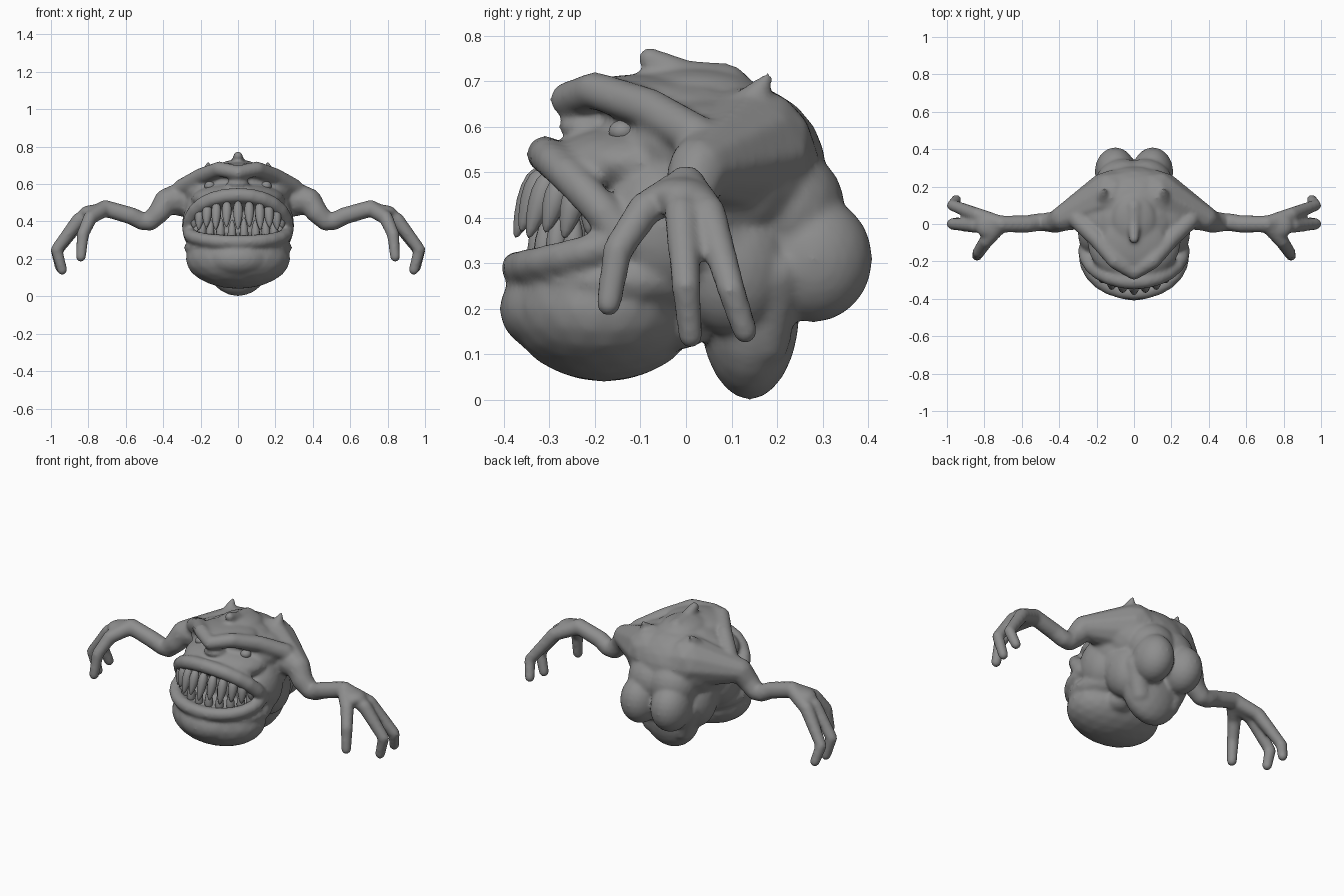
import bpy, bmesh, math
from mathutils import Vector, Matrix

cube = bpy.data.objects.get("Cube")
if cube:
    bpy.data.objects.remove(cube, do_unlink=True)

shade = .27
grey = bpy.data.materials.new("stone grey")
grey.use_nodes = True
grey.diffuse_color = (shade, shade, shade, 1)
grey.node_tree.nodes["Principled BSDF"].inputs["Base Color"].default_value = grey.diffuse_color


def finish(bm, name):
    """Turn a bmesh into a smooth-shaded grey object."""
    mesh = bpy.data.meshes.new(name)
    bm.to_mesh(mesh)
    bm.free()
    mesh.materials.append(grey)
    mesh.shade_smooth()
    obj = bpy.data.objects.new(name, mesh)
    bpy.context.collection.objects.link(obj)
    return obj


def both_sides(point):
    """The point itself, plus its mirror when off the centre line."""
    point = Vector(point)
    if point.x > 0:
        return [point, Vector((-point.x, point.y, point.z))]
    return [point]


def blob(bm, centre, size):
    """Ellipsoid with the given half sizes, on both sides."""
    for place in both_sides(centre):
        matrix = Matrix.Translation(place) @ Matrix.Diagonal((*size, 1))
        bmesh.ops.create_icosphere(bm, subdivisions=3, radius=1, matrix=matrix)


def limb(bm, path, start, end):
    """Round limb along a path, tapering from start radius to end radius."""
    path = [Vector(point) for point in path]
    total = sum((b - a).length for a, b in zip(path, path[1:]))
    travelled = 0
    for a, b in zip(path, path[1:]):
        length = (b - a).length
        steps = max(2, math.ceil(length * 3 / min(start, end)))
        for i in range(steps + 1):
            t = i / steps
            radius = start + (end - start) * (travelled + t * length) / total
            for place in both_sides(a.lerp(b, t)):
                bmesh.ops.create_icosphere(bm, subdivisions=2, radius=radius,
                                           matrix=Matrix.Translation(place))
        travelled += length


def arch(t, width, depth, back, middle, corner):
    """Point on a face arch: t is zero at the front, one at the corner."""
    angle = t * math.pi / 2
    return Vector((width * math.sin(angle),
                   back - depth * math.cos(angle),
                   middle + (corner - middle) * t * t))


def ridge(bm, radius, **shape):
    """Raised roll of flesh following an arch."""
    limb(bm, [arch(i / 6, **shape) for i in range(7)], start=radius, end=radius)


def tooth(bm, base, tip, radius):
    """Rounded fang tapering from base to tip."""
    axis = tip - base
    turn = axis.to_track_quat('Z', 'Y').to_matrix().to_4x4()
    verts = bmesh.ops.create_uvsphere(bm, u_segments=10, v_segments=8, radius=1)["verts"]
    for v in verts:
        width = radius * (.8 - .3 * v.co.z)
        v.co = Vector((v.co.x * width, v.co.y * width, v.co.z * axis.length / 2))
    bmesh.ops.transform(bm, verts=verts, matrix=Matrix.Translation((base + tip) / 2) @ turn)


def tooth_row(name, count, radius, gum, point):
    """Row of fangs from the gum arch to the point arch."""
    bm = bmesh.new()
    for i in range(count):
        t = ((i + .5) / count * 2 - 1) * .87
        base, tip = arch(t, **gum), arch(t, **point)
        if i % 2:
            tip = base.lerp(tip, 1.1)
        tooth(bm, base, tip, radius)
    finish(bm, name)


body = bmesh.new()

# jaw, chin, mouth interior, cheeks and muzzle
blob(body, centre=(0, -.18, .2), size=(.28, .21, .16))
blob(body, centre=(0, -.14, .26), size=(.29, .24, .1))
blob(body, centre=(0, -.29, .2), size=(.17, .12, .1))
blob(body, centre=(0, -.08, .4), size=(.24, .18, .15))
blob(body, centre=(.2, -.05, .38), size=(.1, .13, .15))
blob(body, centre=(.19, .02, .46), size=(.1, .14, .14))
blob(body, centre=(0, -.1, .52), size=(.25, .21, .09))

# lips and brow
ridge(body, radius=.038, width=.26, depth=.2, back=-.17, middle=.29, corner=.34)
ridge(body, radius=.042, width=.26, depth=.17, back=-.14, middle=.54, corner=.36)
limb(body, [(0, -.26, .66), (.1, -.2, .68), (.2, -.08, .64), (.3, .02, .58)],
     start=.04, end=.05)

# skull, temples, nose and forehead
blob(body, centre=(0, 0, .6), size=(.22, .19, .11))
blob(body, centre=(.15, .02, .56), size=(.14, .15, .1))
blob(body, centre=(0, -.22, .6), size=(.06, .06, .03))
blob(body, centre=(0, -.1, .67), size=(.17, .16, .045))

# crown, its knob and the two horns
blob(body, centre=(0, .02, .68), size=(.12, .14, .05))
limb(body, [(0, .09, .69), (0, 0, .71), (0, -.08, .75)], start=.05, end=.027)
limb(body, [(.16, .13, .63), (.16, .18, .71)], start=.05, end=.012)

# torso, flanks, belly and rump
blob(body, centre=(0, .1, .5), size=(.29, .21, .2))
blob(body, centre=(0, .04, .36), size=(.26, .22, .2))
blob(body, centre=(.06, .21, .42), size=(.15, .14, .14))
blob(body, centre=(0, .14, .2), size=(.18, .11, .2))
blob(body, centre=(.1, .28, .31), size=(.11, .13, .14))
blob(body, centre=(.14, .1, .3), size=(.11, .13, .16))
limb(body, [(.16, .2, .28), (.1, .17, .13)], start=.06, end=.06)
blob(body, centre=(.09, -.02, .17), size=(.08, .08, .06))

# shoulders and arms
elbow, wrist = (.47, .01, .4), (.71, 0, .47)
limb(body, [(.12, .14, .54), (.38, .03, .51)], start=.15, end=.07)
limb(body, [(.38, .03, .51), (.42, .01, .45), elbow], start=.07, end=.052)
limb(body, [elbow, (.51, .01, .4), (.57, 0, .43), wrist], start=.05, end=.047)

# palms and fingers
blob(body, centre=(.77, -.01, .45), size=(.08, .07, .04))
for knuckle, bend, tip in (
        ((.79, -.09, .42), (.83, -.15, .33), (.84, -.17, .21)),
        ((.85, -.01, .41), (.97, 0, .25), (.94, .01, .14)),
        ((.84, .05, .41), (.97, .1, .24), (.95, .13, .15))):
    limb(body, [wrist, knuckle, bend, tip], start=.045, end=.029)

# fuse the masses into one skin
skin = finish(body, "body")
fuse = skin.modifiers.new("fuse", 'REMESH')
fuse.mode = 'VOXEL'
fuse.voxel_size = .01
fuse.use_smooth_shade = True
relax = skin.modifiers.new("relax", 'SMOOTH')
relax.factor = .5
relax.iterations = 9

# fangs
tooth_row("upper_teeth", count=11, radius=.032,
          gum=dict(width=.24, depth=.18, back=-.14, middle=.51, corner=.42),
          point=dict(width=.25, depth=.23, back=-.14, middle=.37, corner=.36))
tooth_row("lower_teeth", count=10, radius=.028,
          gum=dict(width=.24, depth=.19, back=-.14, middle=.29, corner=.32),
          point=dict(width=.23, depth=.18, back=-.14, middle=.41, corner=.42))

# eyes
eyes = bmesh.new()
blob(eyes, centre=(.15, -.14, .59), size=(.03, .03, .025))
finish(eyes, "eyes")
